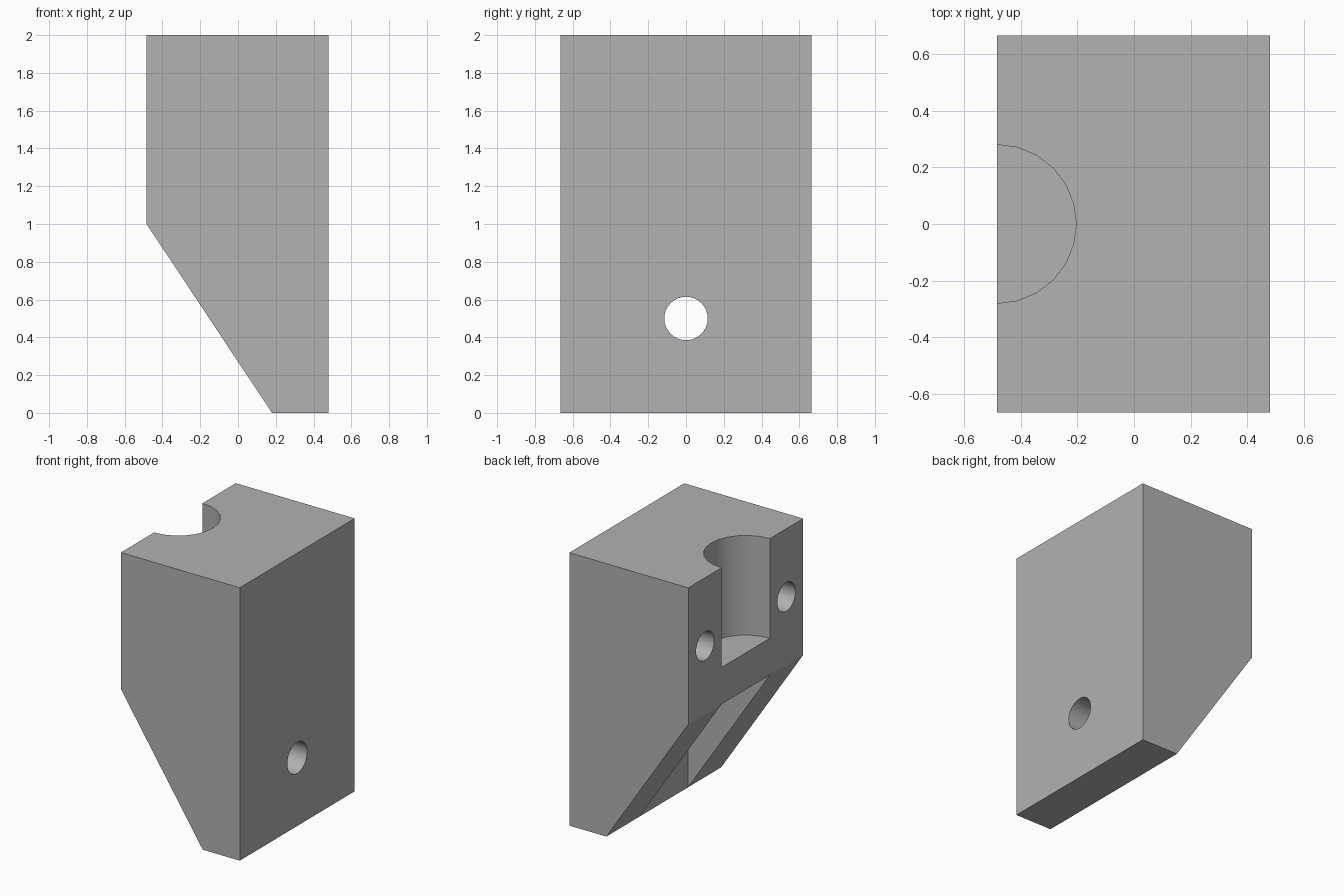
import bpy
import bmesh
import math
from mathutils import Matrix

cube = bpy.data.objects.get("Cube")
if cube:
    bpy.data.objects.remove(cube, do_unlink=True)

BACK, FACE = -0.484, 0.48      # extents along x
HALF_WIDTH = 0.665
WALL = 0.18                    # inner face of the lower web
SLOT = 0.28                    # half width of slot, radius of pocket

grey = bpy.data.materials.new("mid grey")
grey.use_nodes = True
colour = (0.445, 0.445, 0.445, 1)
grey.diffuse_color = colour
grey.node_tree.nodes["Principled BSDF"].inputs["Base Color"].default_value = colour


def make_object(name, bm):
    bmesh.ops.recalc_face_normals(bm, faces=bm.faces)
    mesh = bpy.data.meshes.new(name)
    bm.to_mesh(mesh)
    bm.free()
    mesh.materials.append(grey)
    obj = bpy.data.objects.new(name, mesh)
    bpy.context.collection.objects.link(obj)
    return obj


def extruded(name, profile, half):
    """Side profile in x and z, extruded evenly along y."""
    bm = bmesh.new()
    face = bm.faces.new([bm.verts.new((x, -half, z)) for x, z in profile])
    result = bmesh.ops.extrude_face_region(bm, geom=[face])
    verts = [v for v in result["geom"] if isinstance(v, bmesh.types.BMVert)]
    bmesh.ops.translate(bm, verts=verts, vec=(0, 2 * half, 0))
    return make_object(name, bm)


def cylinder(name, radius, depth, centre, sides, along_x=False):
    bm = bmesh.new()
    matrix = Matrix.Translation(centre)
    if along_x:
        matrix = matrix @ Matrix.Rotation(math.pi / 2, 4, "Y")
    bmesh.ops.create_cone(bm, cap_ends=True, segments=sides, radius1=radius,
                          radius2=radius, depth=depth, matrix=matrix)
    return make_object(name, bm)


# Block with a sloping lower back
block = extruded("bracket_block", [(BACK, 2), (BACK, 1), (WALL, 0), (FACE, 0), (FACE, 2)],
                 HALF_WIDTH)

cutters = [
    # Slot between the two lower ribs
    extruded("slot_cutter", [(-1, 1), (-1, -0.5), (WALL, -0.5), (WALL, 1)], SLOT),
    # Half-round pocket open to the top and back
    cylinder("pocket_cutter", SLOT, 1.27, (BACK, 0, 1.27 + 0.635), 24),
    # Through hole in the lower web
    cylinder("web_hole_cutter", 0.115, 0.8, (0.4, 0, 0.5), 32, True),
]
# Blind holes either side of the pocket
for side, y in (("left", -0.47), ("right", 0.47)):
    cutters.append(cylinder(side + "_hole_cutter", 0.105, 1.2, (BACK, y, 1.5), 32, True))

for cutter in cutters:
    cutter.hide_render = True
    cutter.hide_set(True)
    mod = block.modifiers.new(cutter.name, "BOOLEAN")
    mod.operation = "DIFFERENCE"
    mod.solver = "EXACT"
    mod.object = cutter

# Apply the cuts, then drop the cutters
bpy.context.view_layer.update()
depsgraph = bpy.context.evaluated_depsgraph_get()
mesh = bpy.data.meshes.new_from_object(block.evaluated_get(depsgraph))
block.modifiers.clear()
block.data = mesh
for cutter in cutters:
    bpy.data.objects.remove(cutter, do_unlink=True)

bpy.ops.object.select_all(action="DESELECT")
block.select_set(True)
bpy.context.view_layer.objects.active = block
bpy.ops.object.shade_smooth_by_angle(angle=math.radians(30))
